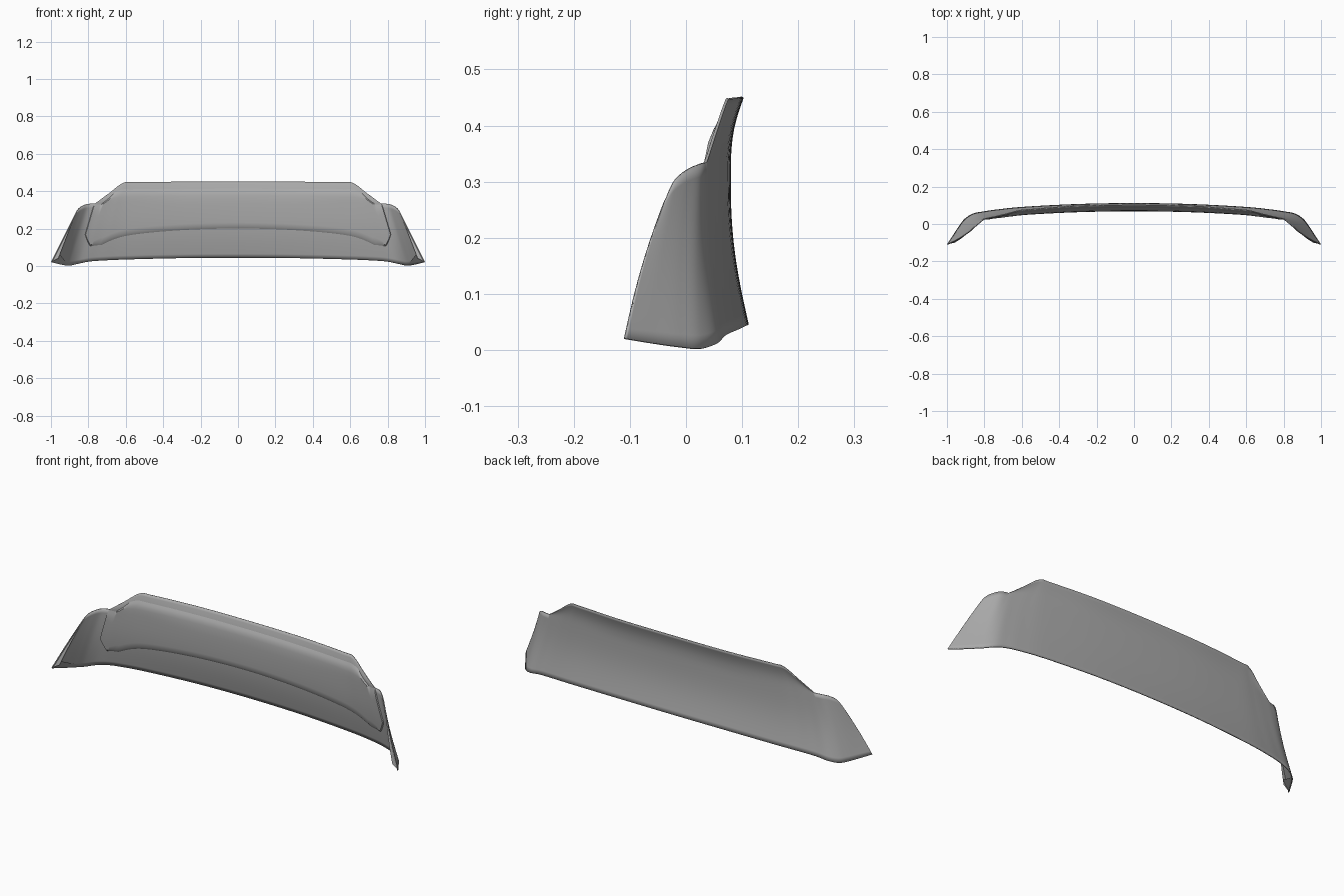
import bpy, bmesh, math
from mathutils import Vector

if "Cube" in bpy.data.objects:
    bpy.data.objects.remove(bpy.data.objects["Cube"])

grey = bpy.data.materials.new("satin_grey")
grey.use_nodes = True
grey.diffuse_color = (0.4, 0.4, 0.4, 1)
grey.node_tree.nodes["Principled BSDF"].inputs["Base Color"].default_value = grey.diffuse_color

# Stations from the middle to the wing tip: lower edge, crease, upper lip edge
LOWER = [(0, .112, .045), (.3, .107, .043), (.59, .092, .036), (.73, .078, .03), (.80, .068, .024),
         (.86, .056, .012), (.905, .028, .003), (.935, -.01, .006), (.968, -.06, .013), (1, -.108, .021)]
CREASE = [(0, .08, .338), (.3, .075, .337), (.56, .062, .336), (.66, .052, .335), (.72, .044, .334),
          (.765, .037, .334), (.80, .028, .332), (.83, .006, .323), (.857, -.018, .303), (.877, -.037, .268)]
LIP = [(0, .103, .45), (.3, .099, .449), (.55, .081, .447), (.615, .074, .442), (.69, .055, .387)]
LIP_END = len(LIP)
LIP += CREASE[LIP_END:]
LAST = len(LOWER) - 1


def station(row, u):
    """Smooth point on a row of stations, mirrored for negative u."""
    a = min(abs(u), LAST)
    i = min(int(a), LAST - 1)
    f = a - i

    def get(k):
        p = Vector(row[min(abs(k), LAST)])
        return Vector((-p.x, p.y, p.z)) if k < 0 else p
    p0, p1, p2, p3 = (get(i + k) for k in (-1, 0, 1, 2))
    p = 0.5 * (2 * p1 + (p2 - p0) * f + (2 * p0 - 5 * p1 + 4 * p2 - p3) * f ** 2
               + (3 * p1 - p0 - 3 * p2 + p3) * f ** 3)
    if u < 0:
        p.x = -p.x
    return p


def surface(u, v):
    """v from 0 to 1 is the main body, from 1 to 2 the upper lip."""
    crease = station(CREASE, u)
    if v <= 1:
        p = station(LOWER, u).lerp(crease, v)
        p.y -= .011 * math.sin(math.pi * v) * (1 - .5 * abs(u) / LAST)
    else:
        top = crease if abs(u) >= LIP_END else station(LIP, u)
        p = crease.lerp(top, v - 1)
        p.y -= .05 * (top.z - crease.z) * math.sin(math.pi * (v - 1))
    return p


def build(name, rows, thickness=0, angle=35):
    """Skin a grid of points, facing the back."""
    bm = bmesh.new()
    grid = [[bm.verts.new(p) for p in row] for row in rows]
    for a, b in zip(grid, grid[1:]):
        for i in range(len(a) - 1):
            bm.faces.new((a[i], b[i], b[i + 1], a[i + 1]))
    bmesh.ops.remove_doubles(bm, verts=bm.verts, dist=.0002)
    mesh = bpy.data.meshes.new(name)
    bm.to_mesh(mesh)
    bm.free()
    obj = bpy.data.objects.new(name, mesh)
    bpy.context.collection.objects.link(obj)
    mesh.materials.append(grey)
    if thickness:
        mod = obj.modifiers.new("thickness", "SOLIDIFY")
        mod.thickness = thickness
        mod.offset = -1
    bpy.ops.object.select_all(action="DESELECT")
    obj.select_set(True)
    bpy.context.view_layer.objects.active = obj
    bpy.ops.object.shade_smooth_by_angle(angle=math.radians(angle))
    return obj


# Main curved shell with the upper lip
STEPS = 8
columns = [i / STEPS for i in range(-LAST * STEPS, LAST * STEPS + 1)]
heights = [i / 14 for i in range(15)] + [1 + i / 8 for i in range(1, 9)]
build("spoiler_shell", [[surface(u, v) for u in columns] for v in heights], .005)

# Raised inner panel: stepped lower border, fading into the lip at the top
END = 5.2
across = [END * i / 60 for i in range(-60, 61)]


def panel_point(u, k, depth):
    a = abs(u)
    low = .52 - .26 * min(a / 3.2, 1) ** 2
    if a > 4.2:
        low += .25 * (a - 4.2)
    top = 1 + .7 * max(0, min(1, (4.2 - a) / .8))
    p = surface(u, low + (top - low) * k)
    p.y -= depth
    return p


def panel_row(k, depth):
    return [panel_point(u, k, depth if abs(u) < END - .1 else .003) for u in across]


panel_rows = [panel_row(0, .003), panel_row(.04, .012)]
panel_rows += [panel_row(k / 10, .012) for k in range(1, 9)]
panel_rows += [panel_row(.9, .009), panel_row(1, .004)]
build("inner_panel", panel_rows)

# Folded front edge and floor of each wing tip
for side, word in ((1, "left"), (-1, "right")):
    edge = [surface(side * LAST, k / 12) for k in range(13)]
    fold = [p - Vector((side * (.028 * (1 - k / 12) + .004), -.003, 0))
            for k, p in enumerate(edge)]
    fold[0] = edge[0].copy()
    build(word + "_wing_fold", [edge, fold])
    floor = [surface(side * (LAST - k / 4), 0) for k in range(13)]
    inner = [fold[2].lerp(floor[-1], k / 12) for k in range(13)]
    build(word + "_wing_floor", [floor, inner])
